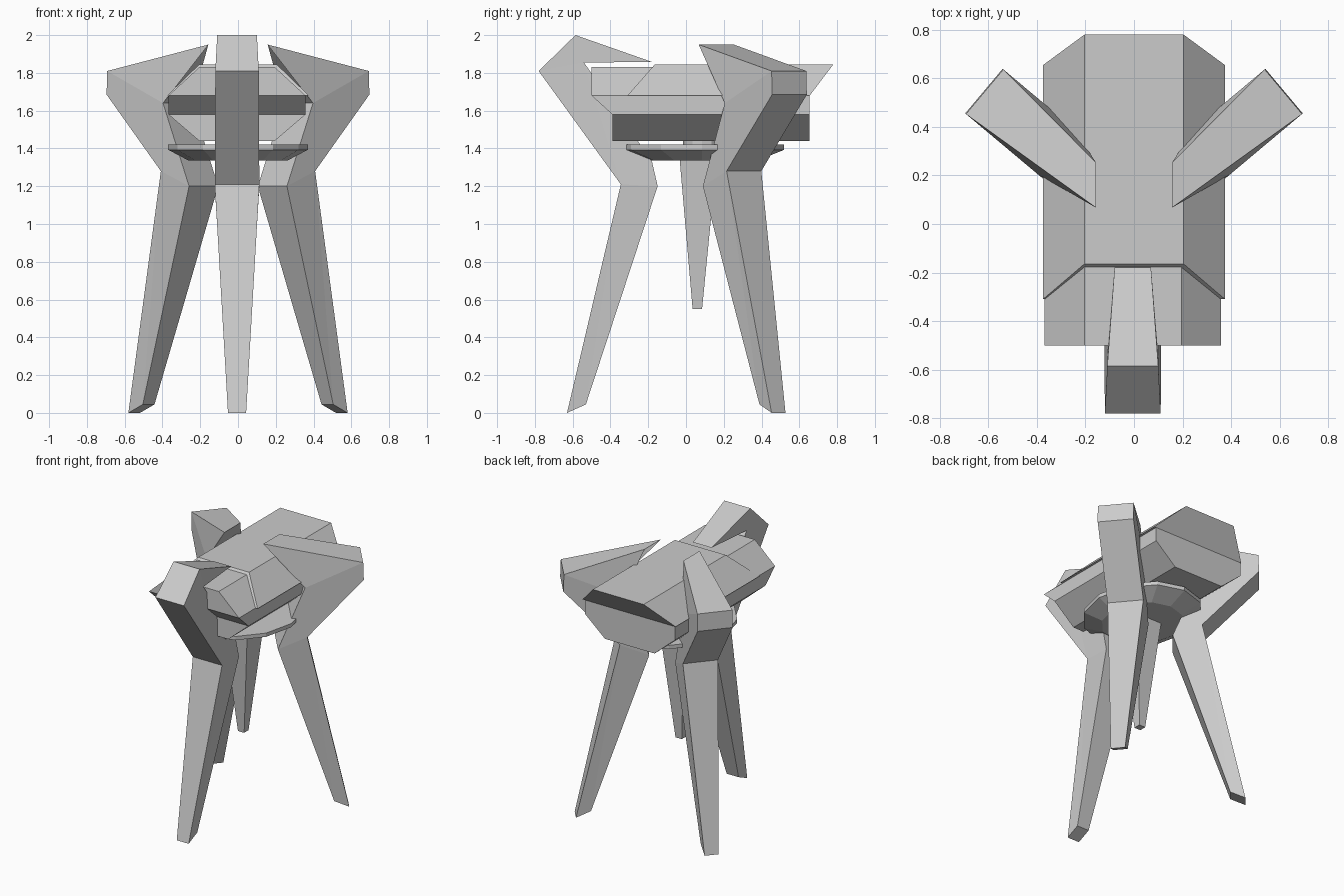
import bpy
import bmesh
from math import sin, cos, pi, radians

if "Cube" in bpy.data.objects:
    bpy.data.objects.remove(bpy.data.objects["Cube"])


def finish(name, bm):
    """Turn a bmesh into a flat shaded object."""
    bmesh.ops.recalc_face_normals(bm, faces=bm.faces[:])
    mesh = bpy.data.meshes.new(name)
    bm.to_mesh(mesh)
    bm.free()
    obj = bpy.data.objects.new(name, mesh)
    bpy.context.collection.objects.link(obj)
    return obj


def loft(name, rings):
    """Closed solid through rings with equal point counts."""
    bm = bmesh.new()
    vr = [[bm.verts.new(p) for p in ring] for ring in rings]
    n = len(vr[0])
    for a, b in zip(vr, vr[1:]):
        for i in range(n):
            j = (i + 1) % n
            bm.faces.new((a[i], a[j], b[j], b[i]))
    bm.faces.new(vr[0])
    bm.faces.new(vr[-1])
    return finish(name, bm)


def block(name, rows, cx=0.0):
    """Stacked rectangles: (z, half width, front y, back y)."""
    return loft(name, [[(cx - w, y0, z), (cx + w, y0, z), (cx + w, y1, z), (cx - w, y1, z)]
                       for z, w, y0, y1 in rows])


def leg(name, profile, origin, angle, side=1):
    """Radial side profile (r, z, half width, skew) given thickness across the leg."""
    dx, dy = cos(angle), sin(angle)

    def pts(sign):
        out = []
        for r, z, w, skew in profile:
            r += sign * skew
            out.append((side * (origin[0] + r * dx + sign * w * dy),
                        origin[1] + r * dy - sign * w * dx, z))
        return out
    obj = loft(name, [pts(-1), pts(1)])
    # triangulate the concave cheeks
    bm = bmesh.new()
    bm.from_mesh(obj.data)
    bmesh.ops.triangulate(bm, faces=[f for f in bm.faces if len(f.verts) > 4])
    bm.to_mesh(obj.data)
    bm.free()
    return obj


# Head: faceted core and the hood over its top and back
block("head_core", [(1.83, .2, -.5, .655), (1.68, .363, -.5, .655),
                    (1.58, .363, -.39, .655), (1.44, .2, -.39, .655)], cx=-.005)
block("head_hood", [(1.845, .205, -.165, .78), (1.68, .375, -.31, .655)])


# Swivel plate and neck below the head
def disc(name, rows, segs):
    loft(name, [[(rx * sin(2 * pi * i / segs), .085 + ry * cos(2 * pi * i / segs), z)
                 for i in range(segs)] for z, rx, ry in rows])


disc("swivel_plate", [(1.42, .37, .435), (1.393, .37, .435), (1.335, .26, .29)], 12)
disc("neck", [(1.46, .1, .1), (1.4, .1, .1)], 12)

# Central hanging spike
block("center_spike", [(1.36, .1, -.035, .165), (.55, .025, .035, .085)])

# Front leg
leg("front_leg", [(.63, 0, .048, 0), (.345, 1.21, .118, 0), (.78, 1.81, .115, 0),
                  (.585, 2.0, .105, 0), (.18, 1.858, .075, 0), (.54, 1.855, .105, 0),
                  (.18, 1.33, .115, 0), (.15, 1.2, .118, 0), (.53, .045, .048, 0)],
    (-.005, 0), radians(-90))

# Mirrored back legs
for label, s in (("right", 1), ("left", -1)):
    leg("back_leg_" + label,
        [(.63, 0, .048, 0), (.345, 1.28, .12, 0), (.72, 1.685, .12, 0), (.716, 1.81, .12, 0),
         (.117, 1.95, .071, -.06), (.33, 1.64, .12, 0), (.15, 1.2, .12, 0), (.53, .045, .048, 0)],
        (.067, .085), radians(40), s)
